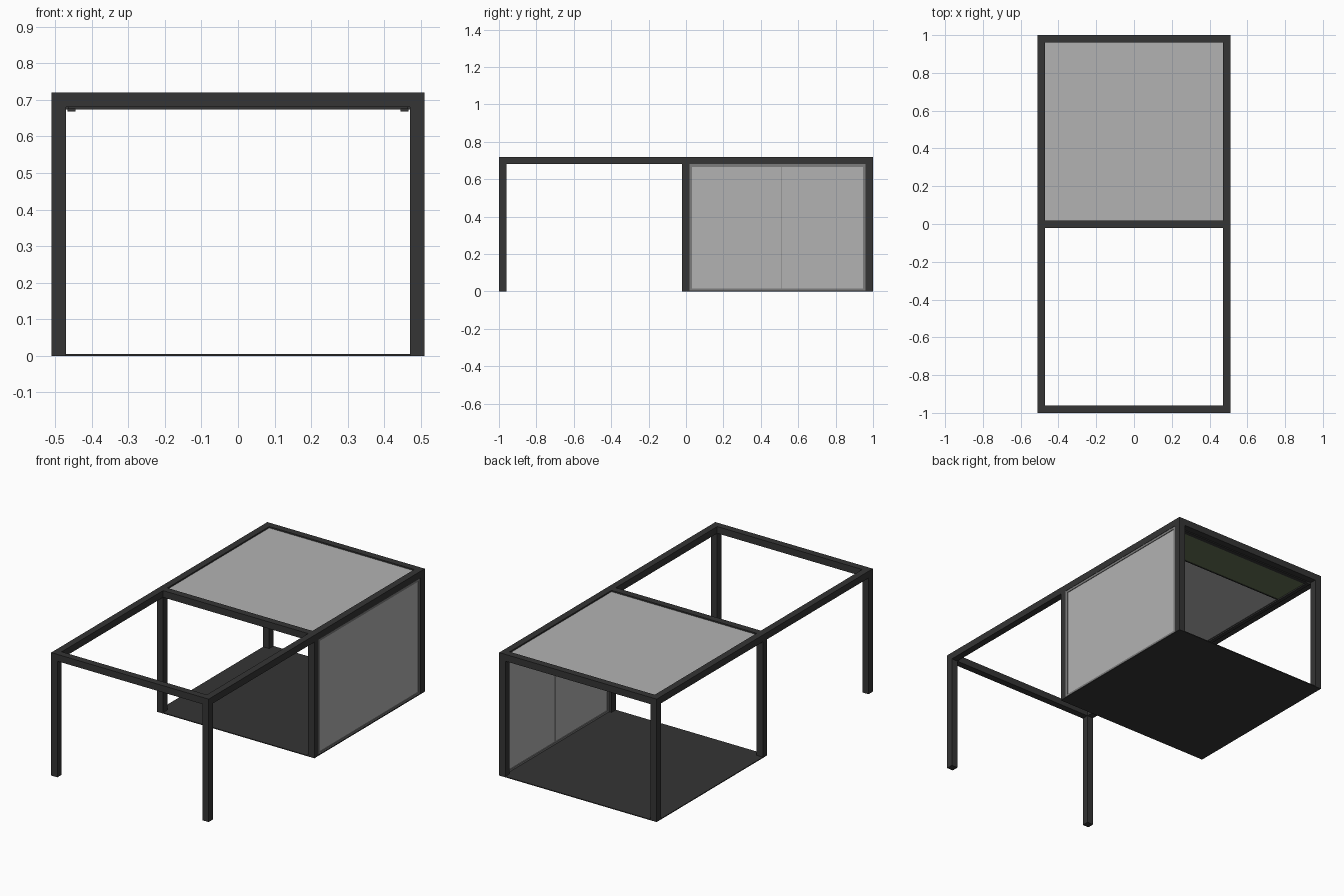
import bpy

if "Cube" in bpy.data.objects:
    bpy.data.objects.remove(bpy.data.objects["Cube"])


def material(name, rgb):
    m = bpy.data.materials.new(name)
    m.diffuse_color = (*rgb, 1)
    m.use_nodes = True
    m.node_tree.nodes["Principled BSDF"].inputs["Base Color"].default_value = m.diffuse_color
    return m


DARK = material("dark_metal", (0.035, 0.035, 0.035))
TRIM = material("trim_grey", (0.2, 0.2, 0.2))
GLASS = material("glass_grey", (0.45, 0.45, 0.45))
GREEN = material("shade_green", (0.13, 0.17, 0.09))


def box(name, x, y, z, mat):
    """Axis-aligned box from (min, max) ranges."""
    bpy.ops.mesh.primitive_cube_add(size=1, location=[(a + b) / 2 for a, b in (x, y, z)])
    o = bpy.context.object
    o.name = name
    o.scale = [b - a for a, b in (x, y, z)]
    bpy.ops.object.transform_apply(location=False, rotation=False, scale=True)
    o.data.materials.append(mat)
    return o


def side_range(s, a, b):
    return (a, b) if s > 0 else (-b, -a)


W, IN, H, T = 0.51, 0.47, 0.72, 0.04
rows = {"front": (-1, -0.96), "middle": (-0.022, 0.018), "back": (0.96, 1)}

# Posts and cross beams
for row, y in rows.items():
    for side, s in (("left", -1), ("right", 1)):
        box(f"{row}_{side}_post", side_range(s, IN, W), y, (0, H), DARK)
    box(f"{row}_cross_beam", (-IN, IN), y, (H - T, H), DARK)

# Side beams and shade guide rails
for side, s in (("left", -1), ("right", 1)):
    x = side_range(s, IN, W)
    box(f"{side}_front_beam", x, (-0.96, -0.022), (H - T, H), DARK)
    box(f"{side}_back_beam", x, (0.018, 0.96), (H - T, H), DARK)
    box(f"{side}_shade_rail", side_range(s, 0.444, 0.466), (0.018, 0.96), (0.668, 0.677), DARK)

# Floor and roof panel
box("floor", (-W, W), (-0.022, 1), (0, 0.005), DARK)
box("roof_panel", (-IN, IN), (0.018, 0.96), (0.703, 0.712), GLASS)

# Partly drawn shade under the roof, with cassette and pull bar
box("roof_shade", (-0.465, 0.465), (0.71, 0.95), (0.676, 0.679), GREEN)
box("shade_cassette", (-IN, IN), (0.935, 0.96), (0.674, 0.70), DARK)
box("shade_pull_bar", (-0.465, 0.465), (0.704, 0.711), (0.674, 0.681), DARK)

# Right wall: two glazed panels, each with a thin frame
Y0, YM, Y1, ZT, B = 0.018, 0.51, 0.96, 0.68, 0.014
xf, xg = (0.485, 0.508), (0.49, 0.504)
box("wall_bottom_frame", xf, (Y0, Y1), (0.002, 0.002 + B), TRIM)
box("wall_top_frame", xf, (Y0, Y1), (ZT - B, ZT), TRIM)
box("wall_front_frame", xf, (Y0, Y0 + B), (0.002 + B, ZT - B), TRIM)
box("wall_back_frame", xf, (Y1 - B, Y1), (0.002 + B, ZT - B), TRIM)
for name, y in (("front", (Y0 + B, YM - 0.0015)), ("back", (YM + 0.0015, Y1 - B))):
    box(f"{name}_wall_glass", xg, y, (0.002 + B, ZT - B), GLASS)
box("glass_joint", (0.492, 0.502), (YM - 0.0015, YM + 0.0015), (0.002 + B, ZT - B), TRIM)
